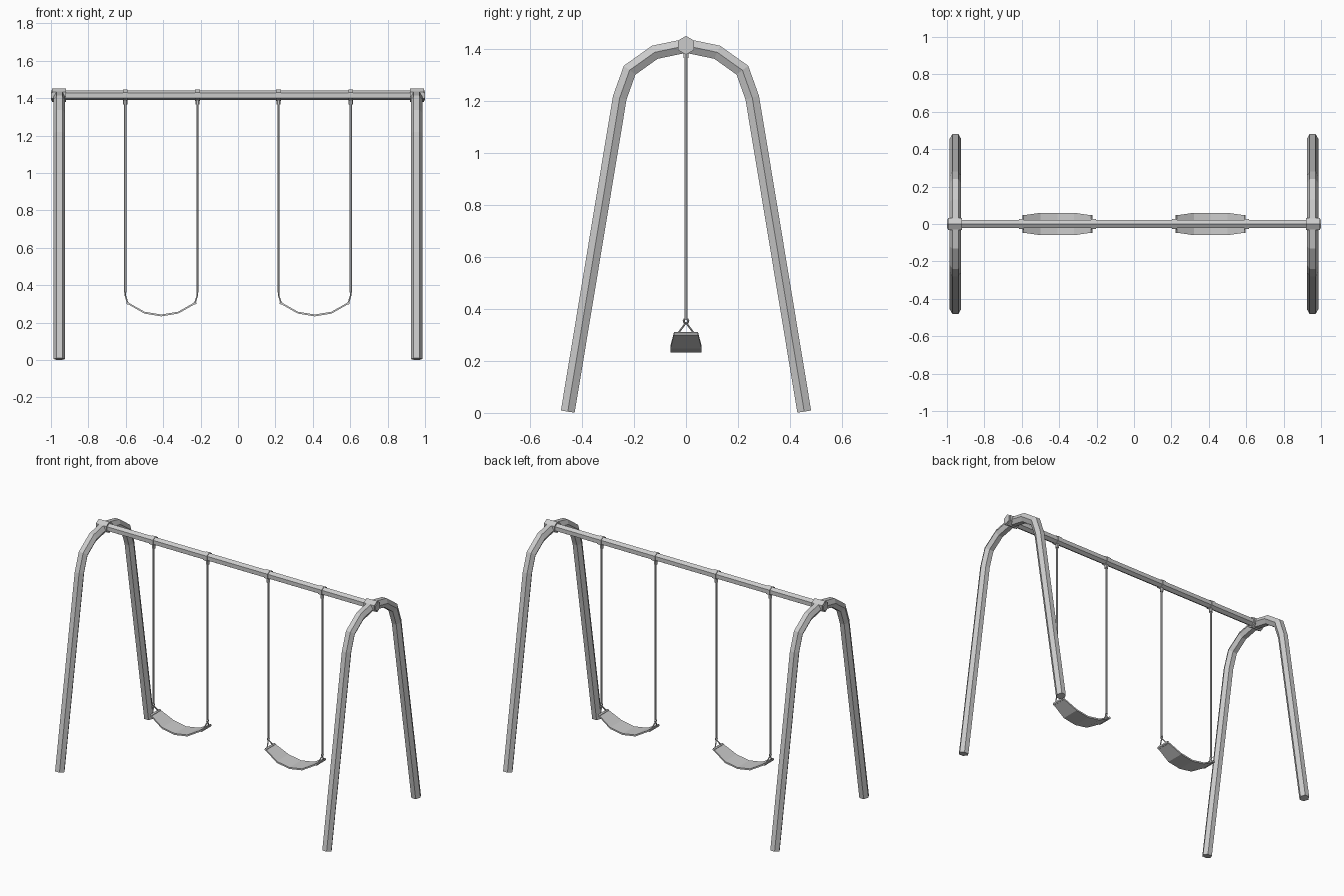
import bpy, bmesh, math
from mathutils import Vector

cube = bpy.data.objects.get("Cube")
if cube:
    bpy.data.objects.remove(cube)

steel = bpy.data.materials.new("light grey steel")
steel.use_nodes = True
GREY = (0.6, 0.6, 0.6, 1)
steel.diffuse_color = GREY
steel.node_tree.nodes["Principled BSDF"].inputs["Base Color"].default_value = GREY

X, Y, Z = Vector((1, 0, 0)), Vector((0, 1, 0)), Vector((0, 0, 1))
BAR_Z = 1.415


def finish(name, bm):
    bmesh.ops.recalc_face_normals(bm, faces=bm.faces)
    mesh = bpy.data.meshes.new(name)
    bm.to_mesh(mesh)
    bm.free()
    mesh.materials.append(steel)
    obj = bpy.data.objects.new(name, mesh)
    bpy.context.collection.objects.link(obj)
    return obj


def tube(name, path, radius, side, sides=6):
    """Mitred, flat-sided tube along a planar path; one corner points along side."""
    pts = [Vector(p) for p in path]
    bm = bmesh.new()
    rings = []
    for i, p in enumerate(pts):
        before = (p - pts[max(i - 1, 0)]).normalized()
        after = (pts[min(i + 1, len(pts) - 1)] - p).normalized()
        tangent = (before + after).normalized()
        mitre = 1 / tangent.dot(after if after.length else before)
        u = (side - tangent * side.dot(tangent)).normalized()
        v = u.cross(tangent)
        angles = [math.tau * k / sides for k in range(sides)]
        rings.append([bm.verts.new(p + radius * (u * math.cos(a) + v * mitre * math.sin(a)))
                      for a in angles])
    for a, b in zip(rings, rings[1:]):
        for k in range(sides):
            n = (k + 1) % sides
            bm.faces.new((a[k], a[n], b[n], b[k]))
    bm.faces.new(rings[0])
    bm.faces.new(rings[-1])
    return finish(name, bm)


def seat(name, cx):
    """Sagging strap, wider in the middle than at its ends."""
    half = [(0.185, 0.307, 0.046), (0.09, 0.253, 0.06)]
    stations = [(-x, z, w) for x, z, w in half] + [(0, 0.238, 0.06)] + half[::-1]
    bm = bmesh.new()
    rings = [[bm.verts.new((cx + x, sy * w, z + dz))
              for sy, dz in ((-1, -0.005), (1, -0.005), (1, 0.005), (-1, 0.005))]
             for x, z, w in stations]
    for a, b in zip(rings, rings[1:]):
        for k in range(4):
            n = (k + 1) % 4
            bm.faces.new((a[k], a[n], b[n], b[k]))
    bm.faces.new(rings[0])
    bm.faces.new(rings[-1])
    finish(name, bm)


def ring(name, centre):
    bpy.ops.mesh.primitive_torus_add(major_segments=8, minor_segments=4, major_radius=0.009,
                                     minor_radius=0.004, location=centre,
                                     rotation=(0, math.pi / 2, 0))
    obj = bpy.context.object
    obj.name = name
    obj.data.materials.append(steel)


# Top bar
tube("top_bar", [(-0.998, 0, BAR_Z), (0.998, 0, BAR_Z)], 0.026, Z)

# Arched leg frames with a collar where the bar passes through
half_arch = [(0.455, 0.005), (0.255, 1.213), (0.217, 1.319), (0.12, 1.388)]
arch = [(-y, z) for y, z in half_arch] + [(0, BAR_Z - 0.002)] + half_arch[::-1]
for label, s in (("left", 1), ("right", -1)):
    tube(label + "_leg_arch", [(s * 0.955, y, z) for y, z in arch], 0.031, X)
    tube(label + "_bar_collar", [(s * 0.92, 0, BAR_Z), (s * 0.995, 0, BAR_Z)], 0.036, Z)
    tube(label + "_bar_cap", [(s * 0.99, 0, BAR_Z), (s, 0, BAR_Z)], 0.027, Z)

# Swings
for label, s in (("left", 1), ("right", -1)):
    cx = s * 0.41
    seat(label + "_seat", cx)
    for end, d in (("outer", s), ("inner", -s)):
        name = label + "_" + end
        x = cx + d * 0.193
        tube(name + "_bar_clamp", [(x - 0.013, 0, BAR_Z), (x + 0.013, 0, BAR_Z)], 0.031, Z)
        tube(name + "_hanger", [(x, 0, 1.365), (x, 0, 1.395)], 0.011, X)
        tube(name + "_rope", [(x, 0, 0.36), (x, 0, 1.37)], 0.006, X)
        ring(name + "_ring", (x, 0, 0.354))
        # Triangular link from ring to seat edge
        bar_x = cx + d * 0.18
        for which, sy in (("front", -1), ("back", 1)):
            tube(name + "_" + which + "_link",
                 [(x, 0, 0.347), (bar_x, sy * 0.032, 0.305)], 0.004, X)
        tube(name + "_seat_rod", [(bar_x, -0.047, 0.304), (bar_x, 0.047, 0.304)], 0.008, Z)
